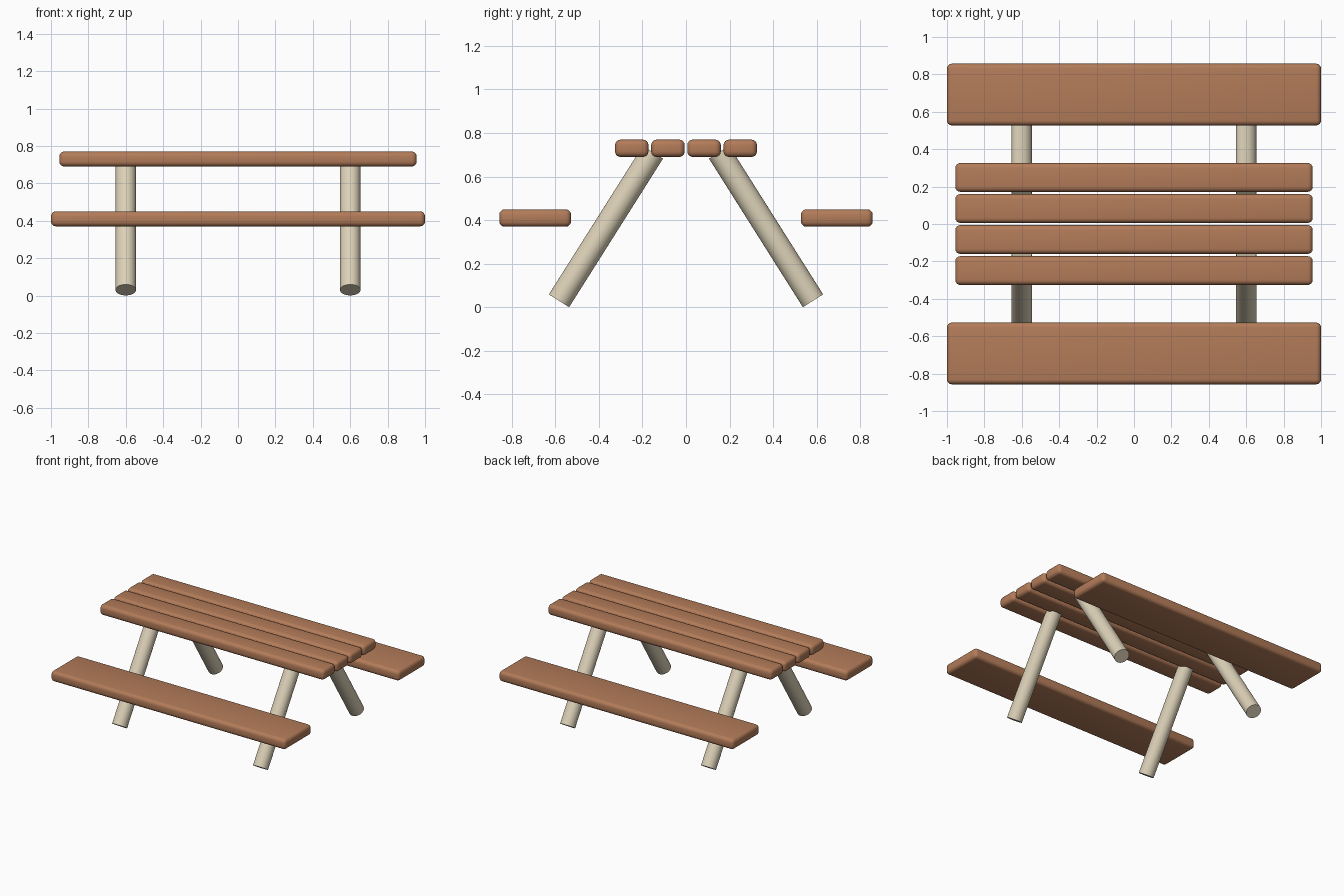
import bpy
import math
from mathutils import Vector

cube = bpy.data.objects.get("Cube")
if cube:
    bpy.data.objects.remove(cube, do_unlink=True)


def make_material(name, rgb):
    mat = bpy.data.materials.new(name)
    mat.use_nodes = True
    color = (*rgb, 1.0)
    mat.diffuse_color = color
    mat.node_tree.nodes["Principled BSDF"].inputs["Base Color"].default_value = color
    return mat


brown_wood = make_material("brown wood", (0.45, 0.2, 0.1))
pale_wood = make_material("pale wood", (0.72, 0.64, 0.48))


def finish(obj, name, mat):
    obj.name = name
    obj.data.materials.append(mat)
    bpy.ops.object.shade_smooth_by_angle(angle=math.radians(40))


def plank(name, length, y, width, z):
    """Board along x with rounded edges."""
    bpy.ops.mesh.primitive_cube_add(size=1, location=(0, y, z))
    obj = bpy.context.object
    obj.scale = (length, width, 0.08)
    bpy.ops.object.transform_apply(location=False, rotation=False, scale=True)
    bevel = obj.modifiers.new("rounded edges", 'BEVEL')
    bevel.width = 0.026
    bevel.segments = 4
    bpy.ops.object.modifier_apply(modifier=bevel.name)
    finish(obj, name, brown_wood)


def log(name, start, end, radius):
    """Round post between two points."""
    start, end = Vector(start), Vector(end)
    axis = end - start
    bpy.ops.mesh.primitive_cylinder_add(
        vertices=32, radius=radius, depth=axis.length, location=(start + end) / 2,
        rotation=axis.to_track_quat('Z', 'Y').to_euler())
    finish(bpy.context.object, name, pale_wood)


for side, sy in (("front", -1), ("back", 1)):
    # Table top boards and bench
    plank(f"{side}_inner_top_board", 1.91, sy * 0.083, 0.154, 0.73)
    plank(f"{side}_outer_top_board", 1.91, sy * 0.249, 0.154, 0.73)
    plank(f"{side}_bench", 2.0, sy * 0.692, 0.33, 0.41)
    # Splayed legs
    for hand, sx in (("right", -1), ("left", 1)):
        log(f"{side}_{hand}_leg",
            (sx * 0.6, sy * 0.583, 0.03), (sx * 0.6, sy * 0.152, 0.712), 0.055)
